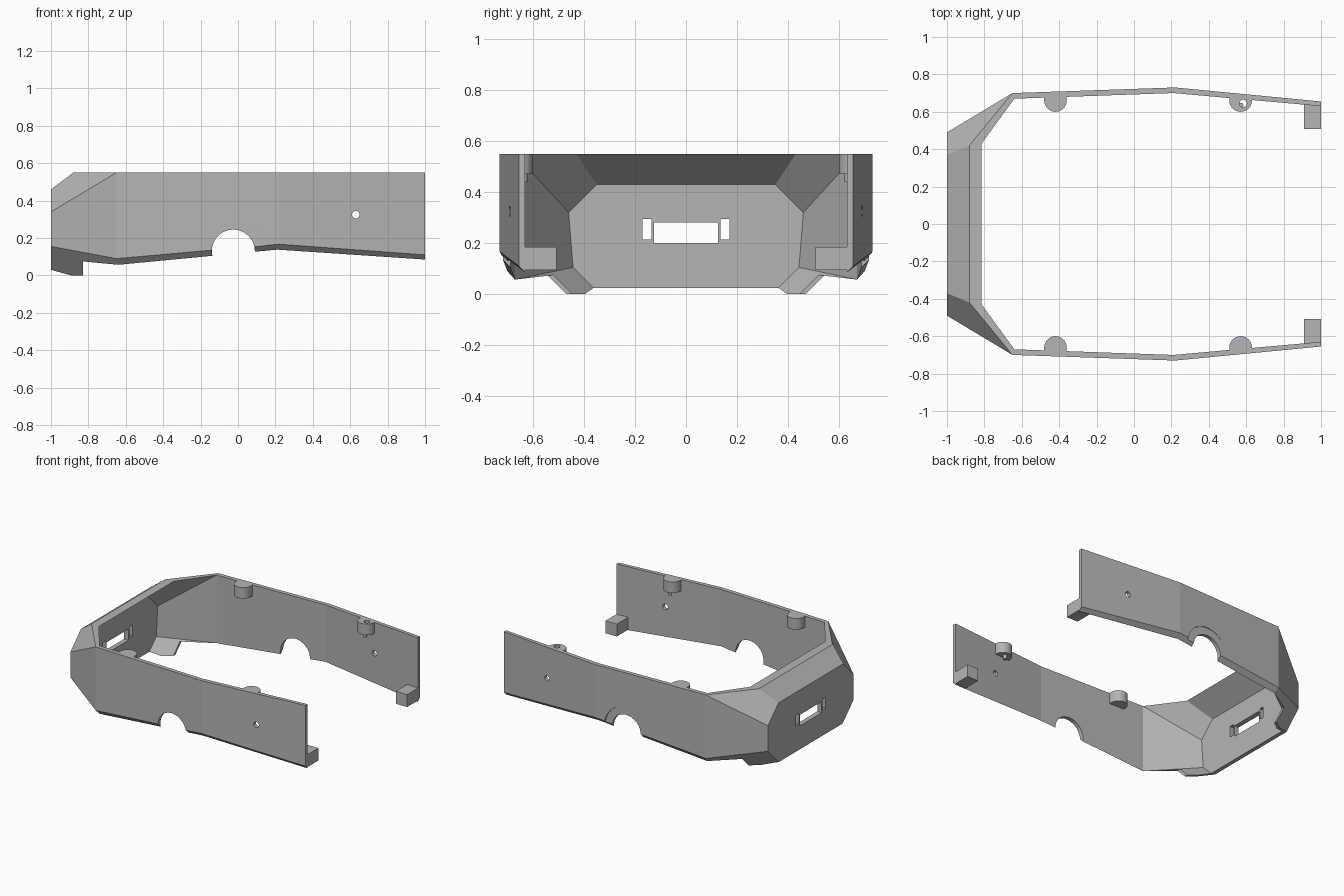
import bpy, bmesh, math
from mathutils import Matrix, Vector

cube = bpy.data.objects.get("Cube")
if cube:
    bpy.data.objects.remove(cube, do_unlink=True)

grey = bpy.data.materials.new("plain_grey")
grey.use_nodes = True
GREY = (0.46, 0.46, 0.46, 1)
grey.diffuse_color = GREY
grey.node_tree.nodes["Principled BSDF"].inputs["Base Color"].default_value = GREY

TOP = 0.55


def finish(name, bm):
    bmesh.ops.recalc_face_normals(bm, faces=bm.faces)
    mesh = bpy.data.meshes.new(name)
    bm.to_mesh(mesh)
    bm.free()
    mesh.materials.append(grey)
    obj = bpy.data.objects.new(name, mesh)
    bpy.context.collection.objects.link(obj)
    return obj


def box(name, lo, hi):
    lo, hi = Vector(lo), Vector(hi)
    bm = bmesh.new()
    bmesh.ops.create_cube(bm, size=1)
    for v in bm.verts:
        v.co = (lo + hi) / 2 + v.co * (hi - lo)
    return finish(name, bm)


def rod(name, centre, radius, length, axis):
    bm = bmesh.new()
    bmesh.ops.create_cone(bm, cap_ends=True, segments=48, radius1=radius,
                          radius2=radius, depth=length)
    turn = Vector((0, 0, 1)).rotation_difference(Vector(axis)).to_matrix().to_4x4()
    bm.transform(Matrix.Translation(centre) @ turn)
    return finish(name, bm)


def cut(target, cutter):
    cutter.hide_render = True
    mod = target.modifiers.new("cut", 'BOOLEAN')
    mod.operation, mod.solver, mod.object = 'DIFFERENCE', 'EXACT', cutter
    bpy.context.view_layer.objects.active = target
    bpy.ops.object.modifier_apply(modifier=mod.name)
    bpy.data.objects.remove(cutter, do_unlink=True)


# Lower corner facets and feet lie in one sloping plane
def low(x, z, inset=0.0):
    return (x, z + 0.335 + 0.79 * (x + 1) - inset, z)


XI, K = -0.965, 0.025
P = {
    # outer nose, from centre line outward
    "oc_top": (-0.88, 0, TOP), "oc_up": (-1, 0, 0.46), "oc_low": (-1, 0, 0.03),
    "o_top": (-0.88, 0.42, TOP), "o_up": (-1, 0.37, 0.46), "o_mid": (-1, 0.49, 0.34),
    "o_low": low(-1, 0.155), "o_base": low(-1, 0.03),
    # inner nose
    "ic_top": (-0.815, 0, TOP), "ic_up": (XI, 0, 0.43), "ic_low": (XI, 0, 0.025),
    "i_top": (-0.815, 0.43, TOP), "i_up": (XI, 0.35, 0.43), "i_mid": (XI, 0.46, 0.32),
    "i_low": low(XI, 0.105, K), "i_base": low(XI, 0.025, K),
    # foot
    "fo_a": low(-0.83, 0.075), "fo_b": low(-0.83, 0), "fo_c": low(-0.89, 0),
    "fi_a": low(-0.83, 0.075, K), "fi_b": low(-0.83, 0, K), "fi_c": low(-0.89, 0, K),
}
# Side wall stations: outer x, y, z and inner x, y, z
for n, ox, oy, oz, ix, iy, iz in ((1, -0.65, 0.70, 0.09, -0.64, 0.67, 0.057),
                                  (2, 0.22, 0.73, 0.167, 0.21, 0.70, 0.138),
                                  (3, 1, 0.655, 0.11, 1, 0.63, 0.085)):
    P[f"t{n}"], P[f"b{n}"] = (ox, oy, TOP), (ox, oy, oz)
    P[f"u{n}"], P[f"d{n}"] = (ix, iy, TOP), (ix, iy, iz)

FACES = [
    "oc_top oc_up o_up o_top", "oc_up oc_low o_base o_low o_mid o_up",
    "o_top o_up o_mid t1", "o_mid o_low b1 t1",
    "o_low o_base fo_c fo_b fo_a d1 b1",
    "ic_top ic_up i_up i_top", "ic_up ic_low i_base i_low i_mid i_up",
    "i_top i_up i_mid u1", "i_mid i_low d1 u1",
    "i_low i_base fi_c fi_b fi_a d1",
    "d1 fo_a fi_a", "fo_a fo_b fi_b fi_a", "fo_b fo_c fi_c fi_b",
    "fo_c o_base i_base fi_c", "o_base oc_low ic_low i_base",
    "oc_top o_top i_top ic_top", "o_top t1 u1 i_top", "t3 b3 d3 u3",
]
for n in (1, 2):
    for a, b in ("tb", "bd", "du", "ut"):
        FACES.append(f"{a}{n} {b}{n} {b}{n+1} {a}{n+1}")

# Bumper shell: one half plus its mirror image
bm = bmesh.new()
for side in (1, -1):
    verts = {k: bm.verts.new((x, y * side, z)) for k, (x, y, z) in P.items()}
    for f in FACES:
        bm.faces.new([verts[k] for k in f.split()])
bmesh.ops.remove_doubles(bm, verts=bm.verts, dist=0.0001)
shell = finish("bumper_shell", bm)

# Nose slots
cut(shell, box("slot_cutter", (-1.1, -0.125, 0.2), (-0.9, 0.125, 0.28)))
for s in (1, -1):
    y0, y1 = sorted((s * 0.135, s * 0.17))
    cut(shell, box("side_slot_cutter", (-1.1, y0, 0.215), (-0.9, y1, 0.295)))

# Wheel arches, shallow outer recesses and side holes
cut(shell, rod("arch_cutter", (-0.025, 0, 0.13), 0.115, 2, (0, 1, 0)))
cut(shell, rod("hole_cutter", (0.63, 0, 0.325), 0.02, 2, (0, 1, 0)))
for s, depth in ((1, 0.717), (-1, 0.7245)):
    cut(shell, rod("recess_cutter", (-0.025, s * (depth + 0.1), 0.13), 0.17, 0.2, (0, 1, 0)))


# Mounting boss: half-round profile joined flat to the wall
def boss(name, x, side):
    bm = bmesh.new()
    arc = [(x + 0.06 * math.cos(a), 0.66 - 0.06 * math.sin(a))
           for a in (math.pi * i / 24 for i in range(25))]
    outline = [(x + 0.06, 0.68)] + arc + [(x - 0.06, 0.68)]
    face = bm.faces.new([bm.verts.new((px, py * side, 0.47)) for px, py in outline])
    up = bmesh.ops.extrude_face_region(bm, geom=[face])["geom"]
    bmesh.ops.translate(bm, vec=(0, 0, TOP - 0.47),
                        verts=[v for v in up if isinstance(v, bmesh.types.BMVert)])
    return finish(name, bm)


for s, label in ((1, "back"), (-1, "front")):
    boss(f"{label}_nose_boss", -0.42, s)
    tail = boss(f"{label}_tail_boss", 0.57, s)
    if s == 1:
        cut(tail, rod("boss_hole_cutter", (0.583, 0.645, 0.5), 0.02, 0.3, (0, 0, 1)))
    rod(f"{label}_boss_pin", (0.572, s * 0.635, 0.465), 0.013, 0.05, (0, 0, 1))
    # End block with a lengthwise screw hole
    y0, y1 = sorted((s * 0.507, s * 0.638))
    block = box(f"{label}_end_block", (0.91, y0, 0.095), (1, y1, 0.185))
    cut(block, rod("screw_cutter", (0.95, s * 0.553, 0.14), 0.018, 0.3, (1, 0, 0)))
